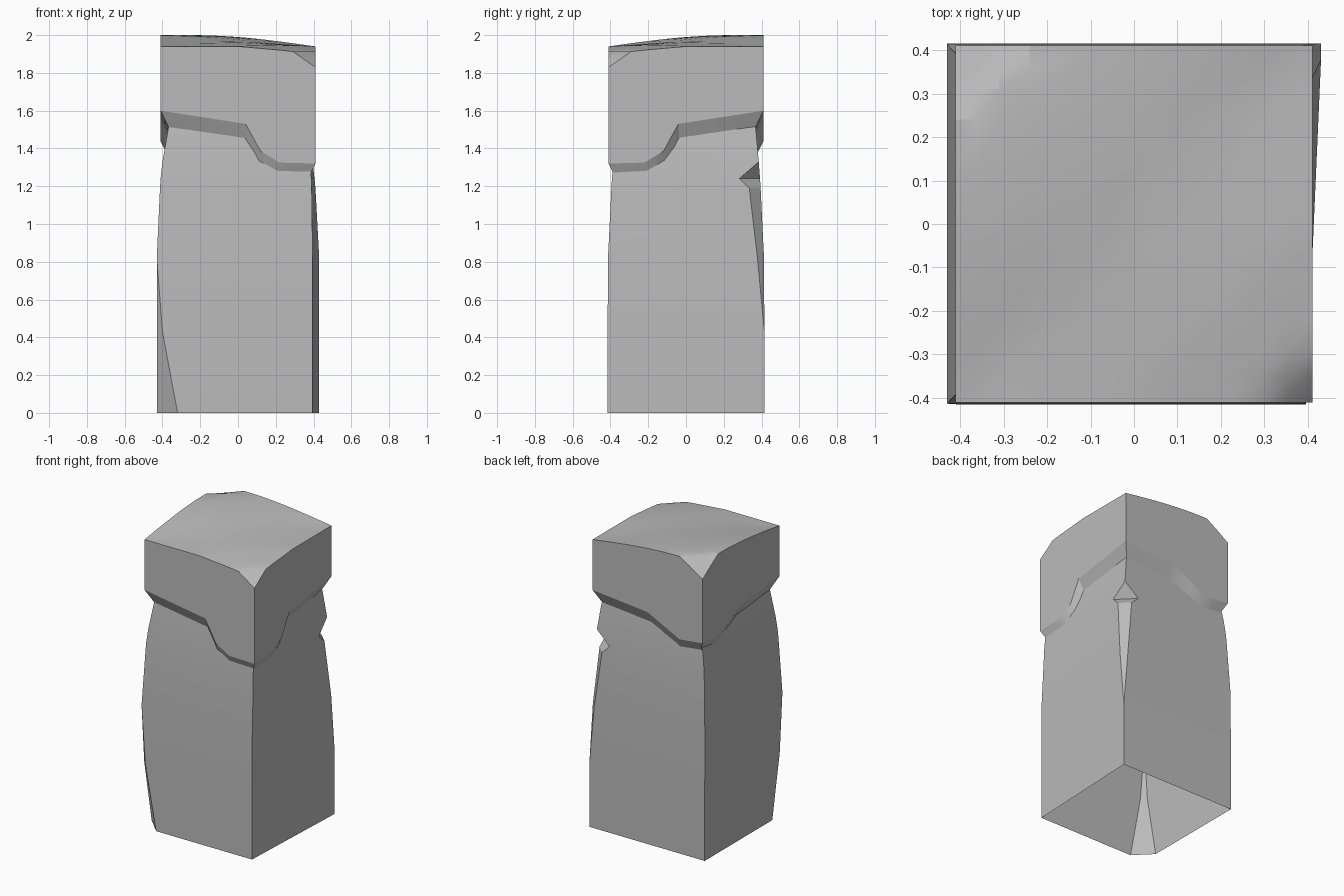
import bpy, bmesh, math

if "Cube" in bpy.data.objects:
    bpy.data.objects.remove(bpy.data.objects["Cube"], do_unlink=True)

stone = bpy.data.materials.new("grey_stone")
stone.use_nodes = True
GREY = (0.5, 0.5, 0.5, 1)
stone.diffuse_color = GREY
stone.node_tree.nodes["Principled BSDF"].inputs["Base Color"].default_value = GREY


def finish(name, bm):
    bmesh.ops.remove_doubles(bm, verts=bm.verts, dist=0.0005)
    mesh = bpy.data.meshes.new(name)
    bm.to_mesh(mesh)
    bm.free()
    obj = bpy.data.objects.new(name, mesh)
    bpy.context.collection.objects.link(obj)
    mesh.materials.append(stone)
    bpy.ops.object.select_all(action='DESELECT')
    obj.select_set(True)
    bpy.context.view_layer.objects.active = obj
    bpy.ops.object.shade_smooth_by_angle(angle=math.radians(25))


def bridge(bm, low, high):
    n = len(low)
    for i in range(n):
        j = (i + 1) % n
        bm.faces.new((low[i], low[j], high[j], high[i]))


def interp(points, s):
    for (a, za), (b, zb) in zip(points, points[1:]):
        if s <= b:
            return za + (zb - za) * (s - a) / (b - a)
    return points[-1][1]


# Shaft: stacked rings, open underneath, with two chipped corners
# height, left x, right x at front, right x at back, half depth, front chip, back chip
LEVELS = [
    (0.00, -0.43, 0.395, 0.43, 0.415, 0.11, 0),
    (0.43, -0.43, 0.395, 0.43, 0.415, 0.03, 0),
    (0.82, -0.43, 0.395, 0.43, 0.413, 0, 0.035),
    (1.19, -0.413, 0.39, 0.41, 0.395, 0, 0.06),
    (1.24, -0.41, 0.388, 0.405, 0.392, 0, 0.11),
    (1.33, -0.40, 0.385, 0.395, 0.385, 0, 0),
    (1.50, -0.37, 0.37, 0.372, 0.37, 0, 0),
    (1.70, -0.34, 0.34, 0.34, 0.34, 0, 0),
]
bm = bmesh.new()
rings = []
for z, left, right_front, right_back, d, chip, notch in LEVELS:
    outline = [(left + chip, -d), (right_front, -d), (right_back, d - notch),
               (right_back - notch, d), (left, d), (left, -d + chip)]
    rings.append([bm.verts.new((x, y, z)) for x, y in outline])
for low, high in zip(rings, rings[1:]):
    bridge(bm, low, high)
finish("shaft", bm)

# Cap: domed top grid, straight sides, jagged lower edge and sloping underside
H = 0.41
XS = [-H, -0.36, -0.31, -0.24, -0.12, 0, 0.04, 0.12, 0.22, 0.29, 0.35, H]
YS = [-x for x in reversed(XS)]
NEAR_EDGE = [(-H, 1.60), (0.04, 1.53), (0.12, 1.385), (0.22, 1.325), (H, 1.32)]
FAR_EDGE = [(-H, 1.60), (0, 1.56), (0.24, 1.44), (H, 1.46)]


def top_height(x, y):
    t = (y - x) / (2 * H)
    z = 1.94 + 0.06 * math.sin(min(1, max(0, t) / 0.8) * math.pi / 2)
    z += 0.025 * (1 - (x / H) ** 2) * (1 - (y / H) ** 2) * (1 - abs(t))
    z -= 0.025 * min(1, max(0, -t - 0.5) / 0.35)
    z -= 0.085 * max(0, (-t - 0.85) / 0.15)
    return z - 0.11 * max(0, (t - 0.8) / 0.2)


def lower_height(x, y):
    if y == -H:
        return interp(NEAR_EDGE, x)
    if x == H:
        return interp(NEAR_EDGE, -y)
    return interp(FAR_EDGE, -x if y == H else y)


bm = bmesh.new()
grid = [[bm.verts.new((x, y, top_height(x, y))) for x in XS] for y in YS]
n = len(XS)
for j in range(n - 1):
    for i in range(n - 1):
        bm.faces.new((grid[j][i], grid[j][i + 1], grid[j + 1][i + 1], grid[j + 1][i]))
rim = (grid[0][:-1] + [row[-1] for row in grid[:-1]]
       + grid[-1][:0:-1] + [row[0] for row in grid[:0:-1]])
edge = [bm.verts.new((v.co.x, v.co.y, lower_height(XS[0] if v in [r[0] for r in grid] else
        H if v in [r[-1] for r in grid] else v.co.x,
        -H if v in grid[0] else H if v in grid[-1] else v.co.y))) for v in rim]
inner = [bm.verts.new((v.co.x * 0.8, v.co.y * 0.8, v.co.z - 0.17)) for v in edge]
bridge(bm, edge, rim)
bridge(bm, inner, edge)
finish("cap", bm)
